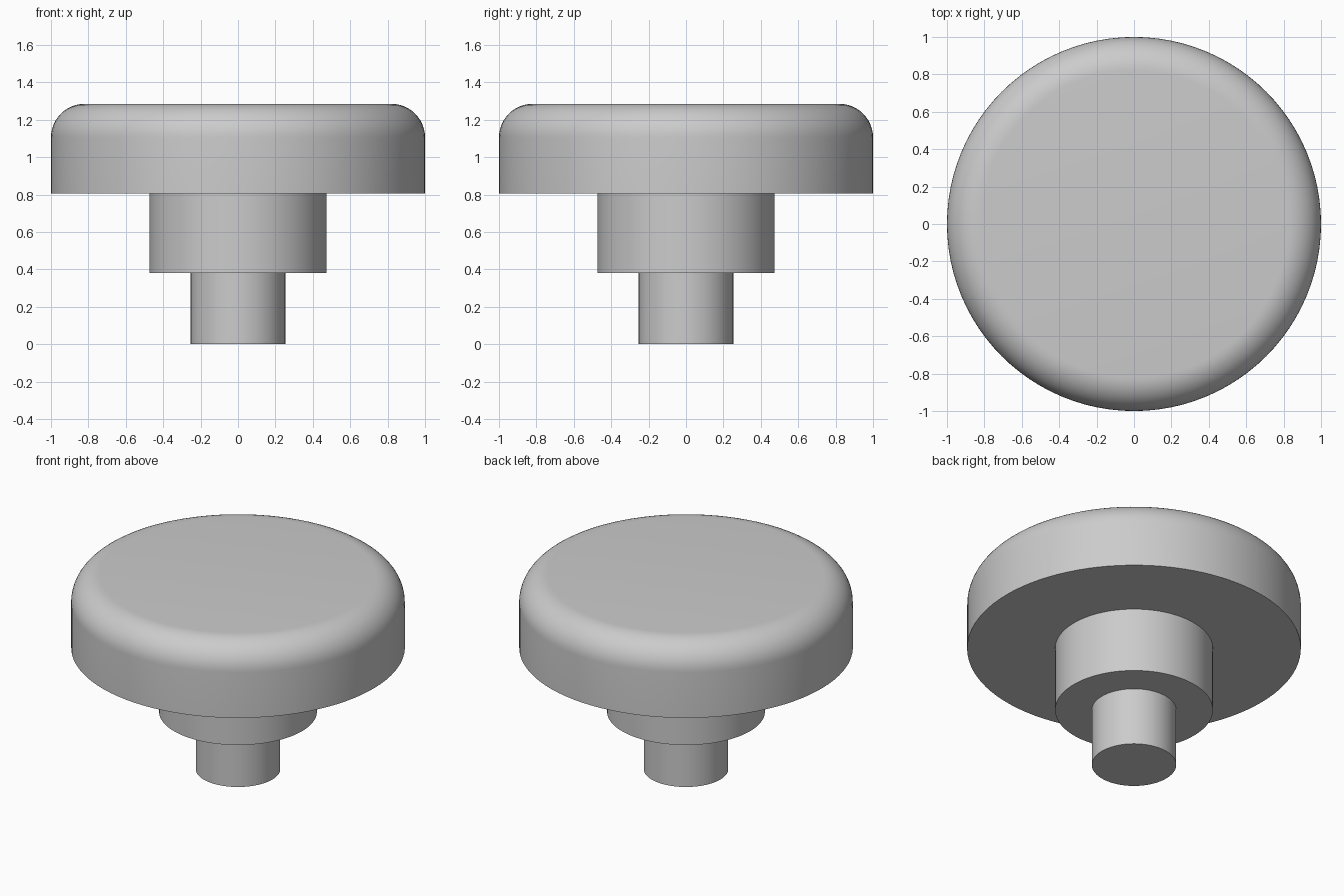
import bpy, bmesh, math

if "Cube" in bpy.data.objects:
    bpy.data.objects.remove(bpy.data.objects["Cube"])

SEGMENTS = 96

grey = bpy.data.materials.new("plain grey")
grey.diffuse_color = (0.6, 0.6, 0.6, 1.0)
grey.use_nodes = True
grey.node_tree.nodes["Principled BSDF"].inputs["Base Color"].default_value = grey.diffuse_color


def lathe(name, profile):
    """Revolve an (r, z) profile around z; points at r = 0 close the ends."""
    bm = bmesh.new()
    verts = [bm.verts.new((r, 0, z)) for r, z in profile]
    edges = [bm.edges.new(pair) for pair in zip(verts, verts[1:])]
    bmesh.ops.spin(bm, geom=verts + edges, cent=(0, 0, 0), axis=(0, 0, 1),
                   angle=math.tau, steps=SEGMENTS, use_duplicate=False)
    bmesh.ops.remove_doubles(bm, verts=bm.verts, dist=1e-5)
    bmesh.ops.recalc_face_normals(bm, faces=bm.faces)
    mesh = bpy.data.meshes.new(name)
    bm.to_mesh(mesh)
    bm.free()
    mesh.materials.append(grey)
    obj = bpy.data.objects.new(name, mesh)
    bpy.context.collection.objects.link(obj)
    bpy.ops.object.select_all(action='DESELECT')
    obj.select_set(True)
    bpy.context.view_layer.objects.active = obj
    bpy.ops.object.shade_smooth_by_angle(angle=math.radians(30))
    return obj


STEM_TOP, COLLAR_TOP, HEAD_TOP = 0.38, 0.805, 1.285
ROUND = 0.18

# Stem and collar, each closed by the part above it
lathe("stem", [(0, 0), (0.253, 0), (0.253, STEM_TOP), (0, STEM_TOP)])
lathe("collar", [(0, STEM_TOP), (0.473, STEM_TOP), (0.473, COLLAR_TOP), (0, COLLAR_TOP)])

# Wide head with a rounded upper rim
rim = [(1 - ROUND + ROUND * math.cos(a), HEAD_TOP - ROUND + ROUND * math.sin(a))
       for a in (math.pi / 2 * i / 12 for i in range(13))]
lathe("head", [(0, COLLAR_TOP), (1, COLLAR_TOP)] + rim + [(0, HEAD_TOP)])
